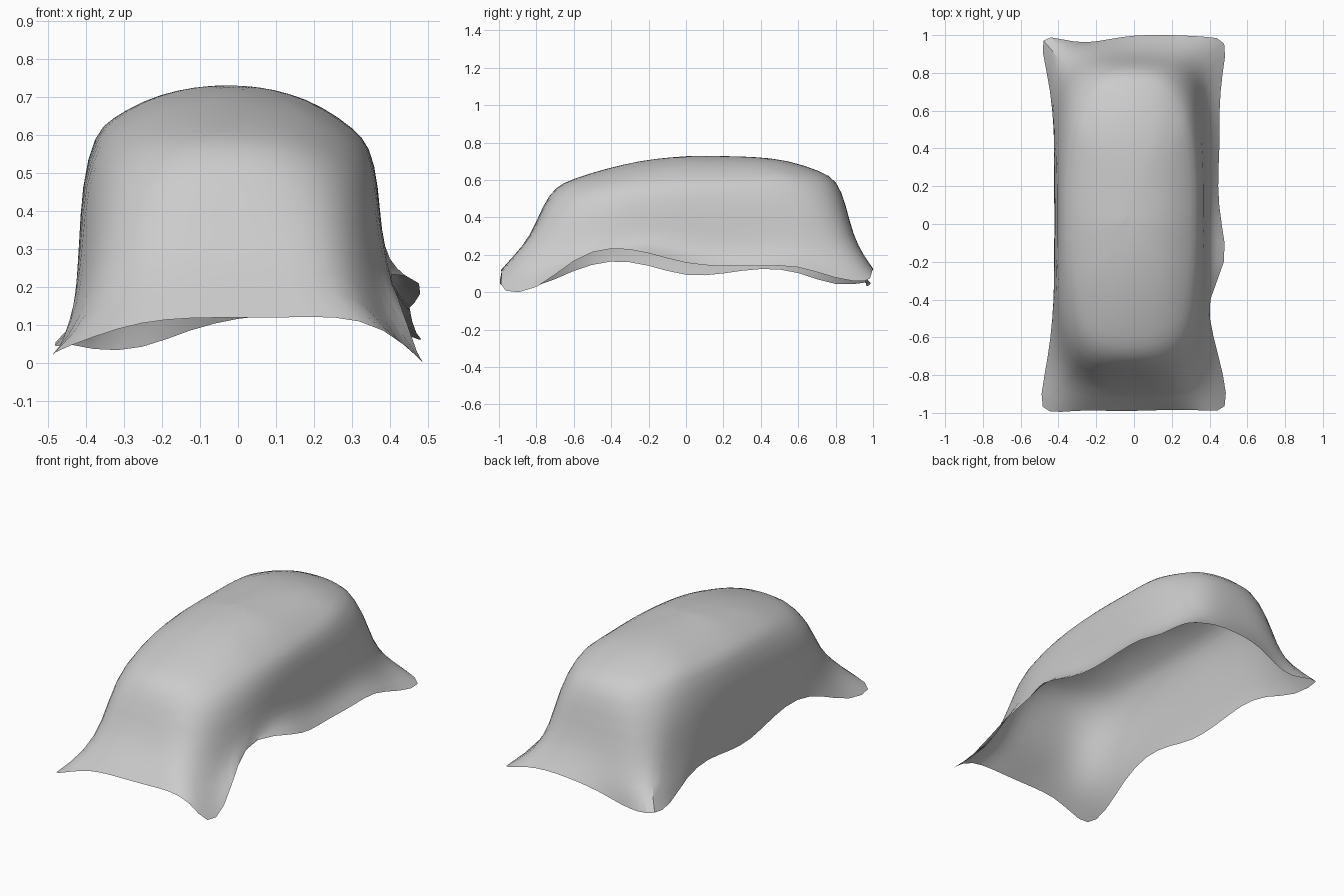
import bpy, bmesh, math

if "Cube" in bpy.data.objects:
    bpy.data.objects.remove(bpy.data.objects["Cube"])

# Hem of the cloth: four edges as (outward distance, height) samples
front = [(1, .02), (.995, .07), (.985, .11), (.99, .12), (.99, .12), (.985, .12), (.985, .125), (.985, .10)]
right = [(.505, -.01), (.475, .0), (.42, .19), (.375, .25), (.505, .215), (.46, .15), (.44, .14), (.455, .14), (.45, .15), (.465, .07)]
back = [(.985, .05), (.99, .10), (1, .13), (1, .13), (1, .12), (.98, .09), (.955, .035), (.975, .03)]
left = [(.51, .07), (.46, .02), (.43, .115), (.42, .135), (.42, .10), (.41, .08), (.42, .15), (.425, .18), (.44, .12), (.475, .015)]

hem, direction = [], []
for side, edge in enumerate((front, right, back, left)):
    for i, (d, z) in enumerate(edge):
        t = -1 + 2 * i / len(edge)
        u, v = [(t, -1), (1, t), (-t, 1), (-1, -t)][side]
        x, y = [(t * .51, -d), (d, t), (-t * .505, d), (-d, -t * 1.01)][side]
        hem.append((x, y, z))
        direction.append((u, v))


def outline(u, v, x0, x1, y0, y1, n):
    """Point on a rounded rectangle in the given direction."""
    r = (abs(u) ** n + abs(v) ** n) ** (-1 / n)
    cx, cy = (x0 + x1) / 2, (y0 + y1) / 2
    return cx + u * r * (x1 - x0) / 2, cy + v * r * (y1 - y0) / 2


def crown(x, y):
    """Height of the covered top."""
    pts = [(-.8, .47), (-.69, .575), (-.58, .62), (-.3, .70), (0, .732), (.5, .725), (.78, .63), (.9, .52)]
    for (a, za), (b, zb) in zip(pts, pts[1:]):
        if y <= b:
            break
    z = za + (zb - za) * (y - a) / (b - a)
    w = x + .03
    return z - .65 * w ** 2 - 3.2 * w ** 4


# Wall levels: x0, x1, y0, y1, corner power, target height, blend from the hem
walls = [(-.425, .395, -.925, .95, 8.5, .36, .3),
         (-.418, .378, -.83, .895, 5, .42, .6),
         (-.412, .37, -.765, .855, 3.8, .47, 1)]
rings = [hem]
for x0, x1, y0, y1, n, target, k in walls:
    ring = []
    for (u, v), (hx, hy, hz) in zip(direction, hem):
        x, y = outline(u, v, x0, x1, y0, y1, n)
        ring.append((x, y, hz + (target - hz) * k))
    rings.append(ring)

# Domed top, shrinking to the centre line
for s in (1, .88, .65, .4, .18):
    ring = []
    for u, v in direction:
        x, y = outline(u, v, -.378, .348, -.70, .81, 2.8)
        x, y = -.012 + (x + .012) * s, .06 + (y - .06) * s
        ring.append((x, y, crown(x, y)))
    rings.append(ring)

# Skin the rings into one open sheet
bm = bmesh.new()
loops = [[bm.verts.new(p) for p in ring] for ring in rings]
count = len(hem)
for a, b in zip(loops, loops[1:]):
    for i in range(count):
        j = (i + 1) % count
        bm.faces.new((a[i], a[j], b[j], b[i]))
centre = bm.verts.new((-.012, .06, crown(-.012, .06)))
for i in range(count):
    bm.faces.new((loops[-1][i], loops[-1][(i + 1) % count], centre))

mesh = bpy.data.meshes.new("draped_cloth")
bm.to_mesh(mesh)
bm.free()
cloth = bpy.data.objects.new("draped_cloth", mesh)
bpy.context.collection.objects.link(cloth)
bpy.context.view_layer.objects.active = cloth
cloth.select_set(True)

sub = cloth.modifiers.new("soft_folds", 'SUBSURF')
sub.levels = sub.render_levels = 1
bpy.ops.object.modifier_apply(modifier=sub.name)
bpy.ops.object.shade_smooth_by_angle(angle=math.radians(25))

# Rest on the floor
low = min(v.co.z for v in mesh.vertices)
for v in mesh.vertices:
    v.co.z -= low
